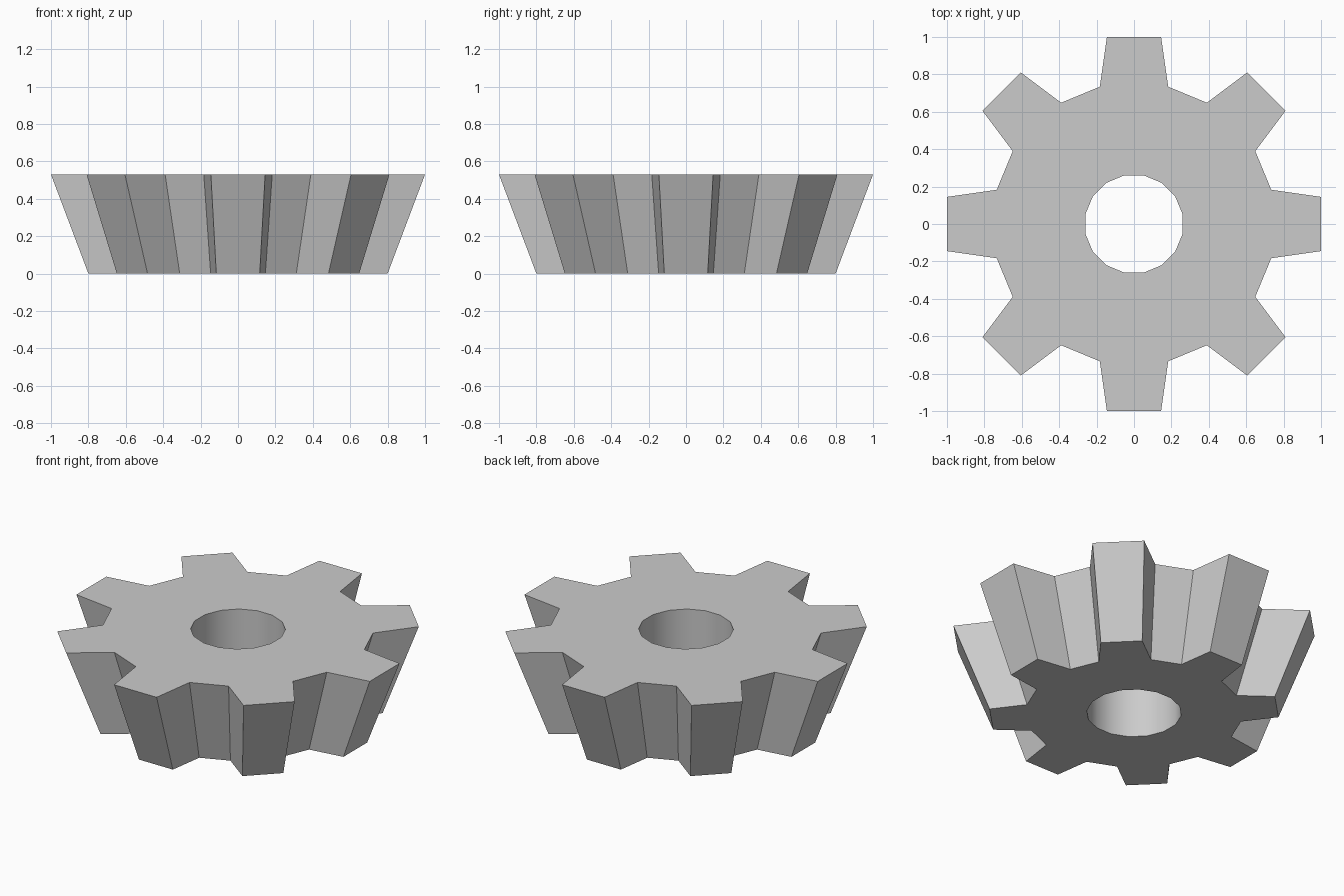
import bpy, bmesh, math
from mathutils import Matrix, Vector

if "Cube" in bpy.data.objects:
    bpy.data.objects.remove(bpy.data.objects["Cube"])

TEETH = 8
HEIGHT = 0.53
TAPER = 0.8
HOLE_R = 0.265
HALF_STEP = math.pi / 16
# one tooth outline at the top, pointing along +x
TOOTH = [(0.734, -0.183), (1.0, -0.145), (1.0, 0.145), (0.734, 0.183)]
HOLE = [(HOLE_R * math.cos(a), HOLE_R * math.sin(a)) for a in (-HALF_STEP, HALF_STEP)]

bm = bmesh.new()


def ring(points, scale, z):
    """Repeat a few points around the axis, once per tooth."""
    verts = []
    for k in range(TEETH):
        rot = Matrix.Rotation(2 * math.pi * k / TEETH, 3, 'Z')
        for x, y in points:
            verts.append(bm.verts.new(rot @ Vector((x * scale, y * scale, z))))
    return verts


def wall(low, high):
    n = len(low)
    for i in range(n):
        j = (i + 1) % n
        bm.faces.new((low[i], low[j], high[j], high[i]))


def cap(outer, inner):
    """Each tooth is one face, with a quad filling each gap between teeth."""
    for k in range(TEETH):
        t, h = outer[4 * k:4 * k + 4], inner[2 * k:2 * k + 2]
        nxt = (k + 1) % TEETH
        bm.faces.new((h[0], *t, h[1]))
        bm.faces.new((h[1], t[3], outer[4 * nxt], inner[2 * nxt]))


# tapered teeth, straight bore
outer_low, outer_high = ring(TOOTH, TAPER, 0), ring(TOOTH, 1, HEIGHT)
bore_low, bore_high = ring(HOLE, 1, 0), ring(HOLE, 1, HEIGHT)
wall(outer_low, outer_high)
wall(bore_low, bore_high)
cap(outer_low, bore_low)
cap(outer_high, bore_high)
bmesh.ops.recalc_face_normals(bm, faces=bm.faces)

mesh = bpy.data.meshes.new("bevel_gear")
bm.to_mesh(mesh)
bm.free()
gear = bpy.data.objects.new("bevel_gear", mesh)
bpy.context.collection.objects.link(gear)

# smooth bore, sharp teeth
bpy.context.view_layer.objects.active = gear
gear.select_set(True)
bpy.ops.object.shade_smooth_by_angle(angle=math.radians(30))
